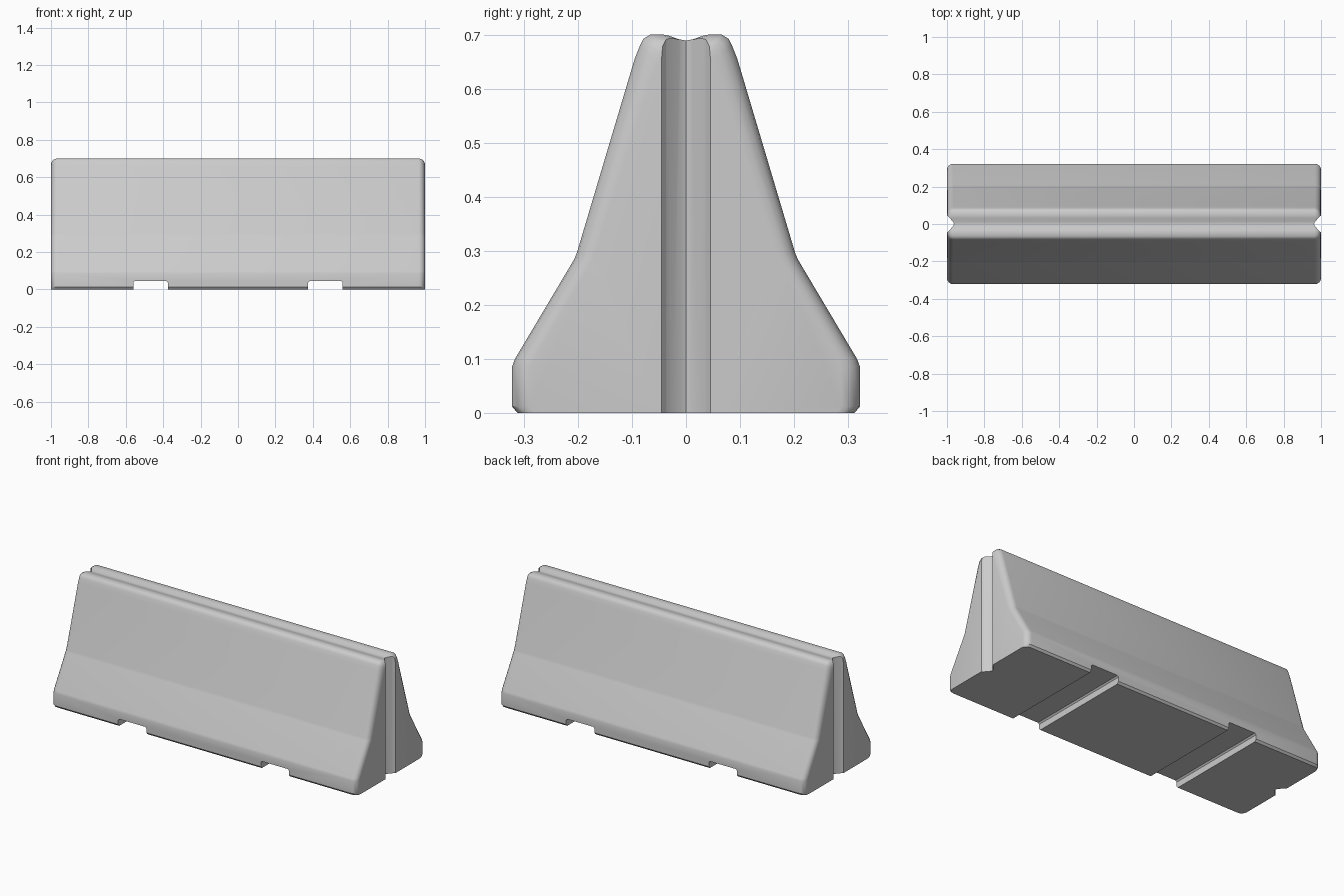
import bpy, bmesh
from math import sin, cos, pi

if "Cube" in bpy.data.objects:
    bpy.data.objects.remove(bpy.data.objects["Cube"])


def loft(name, rings):
    """Closed solid through a series of matching outlines."""
    bm = bmesh.new()
    loops = [[bm.verts.new(p) for p in ring] for ring in rings]
    n = len(loops[0])
    for a, b in zip(loops, loops[1:]):
        for i in range(n):
            j = (i + 1) % n
            bm.faces.new((a[i], a[j], b[j], b[i]))
    bm.faces.new(loops[0][::-1])
    bm.faces.new(loops[-1])
    bmesh.ops.recalc_face_normals(bm, faces=bm.faces[:])
    mesh = bpy.data.meshes.new(name)
    bm.to_mesh(mesh)
    bm.free()
    obj = bpy.data.objects.new(name, mesh)
    bpy.context.collection.objects.link(obj)
    return obj


def clamp(v, lo, hi):
    return max(lo, min(hi, v))


# Barrier body: stepped sloping profile with a shallow top channel
half = [(0.312, 0), (0.322, 0.012), (0.322, 0.085), (0.317, 0.099),
        (0.207, 0.284), (0.202, 0.296), (0.095, 0.655), (0.085, 0.68),
        (0.079, 0.692), (0.066, 0.7), (0.042, 0.7), (0.032, 0.698),
        (0.012, 0.691)]
outline = half + [(0, 0.689)] + [(-y, z) for y, z in reversed(half)]


def section(x, inset):
    """Outline at x, drawn inwards at the sides and top."""
    return [(x, y - inset * clamp(y / 0.07, -1, 1),
             z - inset * clamp((z - 0.3) / 0.35, 0, 1)) for y, z in outline]


# Rounded rims at both ends
R = 0.034
rim = [(1 - R + R * sin(t), R * (1 - cos(t)))
       for t in (k * pi / 8 for k in range(5))]
stations = [(-x, d) for x, d in reversed(rim)] + rim
body = loft("barrier_body", [section(x, d) for x, d in stations])

# Vertical end grooves and lifting slots under the base
groove = [(1.05, 0.07), (1.0, 0.045), (0.988, 0.036), (0.966, 0.009), (0.962, 0)]
groove += [(x, -y) for x, y in reversed(groove[:-1])]
slot = [(0.375, -0.05), (0.375, 0.037), (0.383, 0.045), (0.552, 0.045),
        (0.56, 0.037), (0.56, -0.05)]
cutters = []
for s in (-1, 1):
    cutters.append(loft("end_groove_cutter",
                        [[(s * x, y, z) for x, y in groove] for z in (-0.1, 0.9)]))
    cutters.append(loft("slot_cutter",
                        [[(s * x, y, z) for x, z in slot] for y in (-0.5, 0.5)]))

bpy.context.view_layer.update()
bpy.context.view_layer.objects.active = body
body.select_set(True)
for cutter in cutters:
    cutter.hide_render = True
    mod = body.modifiers.new("cut", 'BOOLEAN')
    mod.operation = 'DIFFERENCE'
    mod.solver = 'EXACT'
    mod.object = cutter
    bpy.ops.object.modifier_apply(modifier=mod.name)
    bpy.data.objects.remove(cutter)

bpy.ops.object.shade_smooth_by_angle(angle=0.6)
